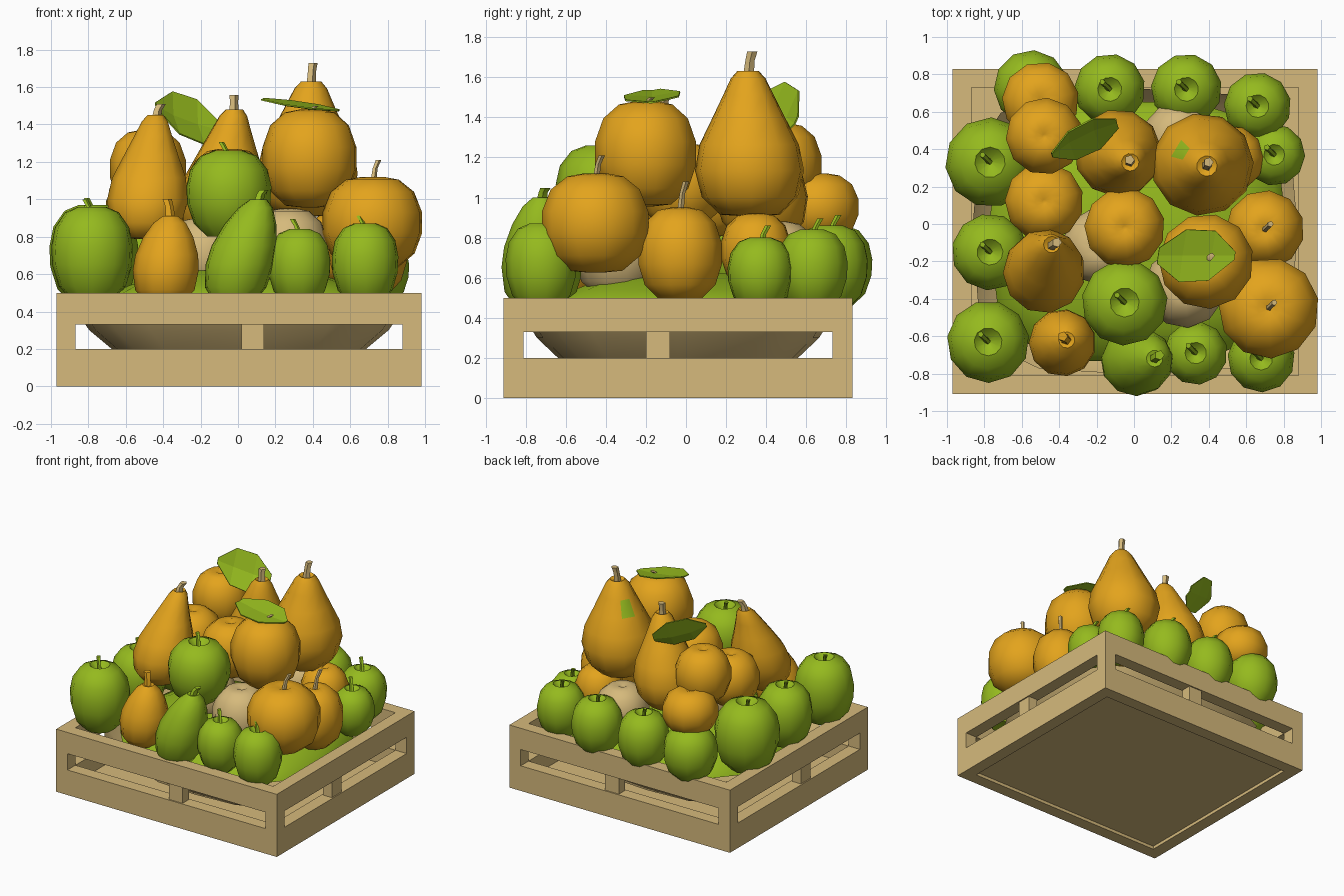
import bpy, bmesh, math, random
from mathutils import Vector

if "Cube" in bpy.data.objects:
    bpy.data.objects.remove(bpy.data.objects["Cube"])

random.seed(4)


def material(name, rgb):
    m = bpy.data.materials.new(name)
    m.diffuse_color = (*rgb, 1)
    m.use_nodes = True
    m.node_tree.nodes["Principled BSDF"].inputs["Base Color"].default_value = m.diffuse_color
    return m


ORANGE = material("ripe orange", (0.77, 0.37, 0.012))
GREEN = material("fresh green", (0.30, 0.49, 0.013))
WOOD = material("pale wood", (0.67, 0.49, 0.20))


def finish(bm, name, mat, smooth=None, recalc=True):
    if recalc:
        bmesh.ops.recalc_face_normals(bm, faces=bm.faces)
    me = bpy.data.meshes.new(name)
    bm.to_mesh(me)
    bm.free()
    me.materials.append(mat)
    ob = bpy.data.objects.new(name, me)
    bpy.context.collection.objects.link(ob)
    if smooth:
        bpy.ops.object.select_all(action='DESELECT')
        ob.select_set(True)
        bpy.context.view_layer.objects.active = ob
        bpy.ops.object.shade_smooth_by_angle(angle=math.radians(smooth))
    return ob


def box(name, x0, x1, y0, y1, z0, z1):
    bm = bmesh.new()
    bmesh.ops.create_cube(bm, size=1)
    for v in bm.verts:
        v.co = ((x0 + x1) / 2 + v.co.x * (x1 - x0),
                (y0 + y1) / 2 + v.co.y * (y1 - y0),
                (z0 + z1) / 2 + v.co.z * (z1 - z0))
    return finish(bm, name, WOOD)


def loft(name, rings, sides, mat, power=1.0, turn=0.0, smooth=50, inside=False):
    """Stacked rings (cx, cy, rx, ry, z); power < 1 squares the outline.
    inside=True leaves the top open and turns the faces inward."""
    bm = bmesh.new()
    loops = []
    for cx, cy, rx, ry, z in rings:
        loop = []
        for i in range(sides):
            a = turn + math.tau * i / sides
            c, s = math.cos(a), math.sin(a)
            loop.append(bm.verts.new((cx + rx * math.copysign(abs(c) ** power, c),
                                      cy + ry * math.copysign(abs(s) ** power, s), z)))
        loops.append(loop)
    for lo, hi in zip(loops, loops[1:]):
        for i in range(sides):
            j = (i + 1) % sides
            bm.faces.new((lo[i], hi[i], hi[j], lo[j]))
    bm.faces.new(loops[0])
    if not inside:
        bm.faces.new(loops[-1])
    return finish(bm, name, mat, smooth, recalc=not inside)


# profiles: (radius fraction, height fraction)
PROFILES = {
    "apple": [(.12, .03), (.5, 0), (.82, .15), (.98, .38), (1, .58), (.91, .78), (.66, .94), (.34, 1), (.05, .86)],
    "orange": [(.12, .01), (.5, .03), (.83, .18), (.98, .40), (.98, .62), (.82, .84), (.52, .97), (.22, 1), (.05, .96)],
    "pear": [(.15, .01), (.55, .02), (.88, .14), (1, .32), (.91, .50), (.67, .68), (.46, .84), (.32, .95), (.2, 1), (.06, .97)],
    "stubby_pear": [(.15, .01), (.6, .02), (.9, .16), (1, .38), (.95, .56), (.76, .76), (.5, .92), (.24, 1), (.06, .98)],
}


def fruit(kind, x, y, z0, z1, r, mat, lean=(0, 0), stem=0.12, tilt=(0.03, 0.02), stem_mat=None):
    h = z1 - z0
    rings = [(x + lean[0] * t ** 1.5, y + lean[1] * t ** 1.5, r * f, r * f, z0 + h * t)
             for f, t in PROFILES[kind]]
    label = {ORANGE: "orange_", GREEN: "green_", WOOD: "pale_"}[mat] + kind
    ob = loft(label, rings, 11, mat, turn=random.random())
    if stem:
        cx, cy, _, _, z = rings[-1]
        s = 0.03 if "pear" in kind else 0.018
        loft(label + "_stem",
             [(cx, cy, s, s, z - .02),
              (cx + tilt[0] * .4, cy + tilt[1] * .4, s * .8, s * .8, z + stem * .6),
              (cx + tilt[0], cy + tilt[1], s * .9, s * .9, z + stem)],
             5, stem_mat or mat)
    return ob


def leaf(name, a, b, side, fold):
    """Folded leaf from a to b; side is the half-width vector."""
    a, b, side = Vector(a), Vector(b), Vector(side)
    normal = (b - a).cross(side).normalized()
    bm = bmesh.new()
    rows = []
    for t, w in ((0, .15), (.3, .95), (.68, 1), (1, .3)):
        p = a.lerp(b, t)
        rows.append([bm.verts.new(q) for q in (p - side * w, p + normal * fold * w, p + side * w)])
    for lo, hi in zip(rows, rows[1:]):
        for k in (0, 1):
            bm.faces.new((lo[k], lo[k + 1], hi[k + 1], hi[k]))
    ob = finish(bm, name, GREEN)
    ob.modifiers.new("thickness", 'SOLIDIFY').thickness = 0.008


# crate: rails, corner posts and centre posts on four sides
X0, X1, Y0, Y1, T = -.97, .98, -.91, .83, .10
for name, z0, z1 in (("bottom_rail", 0, .20), ("top_rail", .33, .50)):
    for y in (Y0, Y1 - T):
        box(name, X0, X1, y, y + T, z0, z1)
    for x in (X0, X1 - T):
        box(name, x, x + T, Y0 + T, Y1 - T, z0, z1)
for x in (X0, X1 - T):
    for y in (Y0, Y1 - T):
        box("corner_post", x, x + T, y, y + T, .19, .34)
for y in (Y0 + .01, Y1 - T + .01):
    box("centre_post", .02, .14, y, y + T - .02, .18, .35)
for x in (X0 + .01, X1 - T + .01):
    box("centre_post", x, x + T - .02, -.20, -.08, .18, .35)
box("crate_floor", X0 + T, X1 - T, Y0 + T, Y1 - T, .025, .06)

# tapered tray seen through the slots, and the green bed under the fruit
loft("tray", [(.005, -.04, rx, rx * .88, z) for rx, z in ((.58, .10), (.68, .20), (.80, .30), (.87, .40))],
     16, WOOD, .55, inside=True)
loft("green_bed", [(.02, -.04, rx, rx * .88, z) for rx, z in ((.80, .38), (.76, .46), (.6, .54), (.35, .62))],
     14, GREEN, .65)

# pale fruit deep in the pile: x, y, bottom, top, radius
for x, y, z0, z1, r in ((.27, -.34, .50, .95, .22), (-.18, -.12, .50, .90, .21), (.24, .46, .50, .88, .20)):
    fruit("orange", x, y, z0, z1, r, WOOD, stem=0)

# green apples: x, y, bottom, top, radius
for x, y, z0, z1, r in (
        (-.78, -.63, .46, .96, .22), (-.77, -.15, .46, .92, .205), (-.77, .33, .44, .97, .24),
        (-.55, .73, .46, .86, .20), (-.13, .72, .45, .86, .19), (.28, .72, .45, .86, .19),
        (.66, .63, .45, .84, .18), (.75, .37, .45, .80, .165), (.33, -.69, .45, .84, .17),
        (.68, -.72, .45, .87, .18), (-.05, -.42, .80, 1.26, .23)):
    fruit("apple", x, y, z0, z1, r, GREEN, stem=.11, tilt=(-.04, .04))

# round orange fruit: x, y, bottom, top, radius, stem length
for x, y, z0, z1, r, stem in (
        (-.50, .66, .78, 1.12, .21, 0), (-.48, .47, .95, 1.37, .21, 0), (-.48, .12, .80, 1.20, .215, 0),
        (-.05, -.02, .85, 1.27, .22, 0), (.385, -.20, .95, 1.48, .26, .04), (.72, -.45, .62, 1.12, .275, .11),
        (.70, -.03, .48, .95, .215, .15), (.52, .35, .55, .92, .18, 0)):
    fruit("orange", x, y, z0, z1, r, ORANGE, stem=stem, tilt=(.03, .03), stem_mat=WOOD)

# pears
fruit("stubby_pear", -.02, -.74, .44, 1.0, .185, GREEN, lean=(.13, .02), stem=.06)
fruit("stubby_pear", -.39, -.64, .44, .91, .18, ORANGE, lean=(.03, .02), stem=.10, tilt=(-.02, .02))
fruit("pear", -.49, -.29, .78, 1.45, .22, ORANGE, lean=(.05, .18), stem=.08, stem_mat=WOOD)
fruit("pear", -.10, .39, .78, 1.48, .235, ORANGE, lean=(.08, -.06), stem=.10, tilt=(0, .01), stem_mat=WOOD)
tall = fruit("pear", .36, .32, .90, 1.63, .275, ORANGE, lean=(.03, -.01), stem=.12, tilt=(.01, .02), stem_mat=WOOD)

# green patch on the tall pear, on the back left neck face
tall.data.materials.append(GREEN)
patch = min(tall.data.polygons, key=lambda p: (p.center - Vector((.28, .40, 1.45))).length)
patch.material_index = 1

# leaves
leaf("tall_leaf", (-.44, .37, 1.50), (-.09, .54, 1.37), (-.02, .08, .12), -.03)
leaf("flat_leaf", (.54, -.17, 1.48), (.13, -.17, 1.54), (.02, .14, .01), .015)
